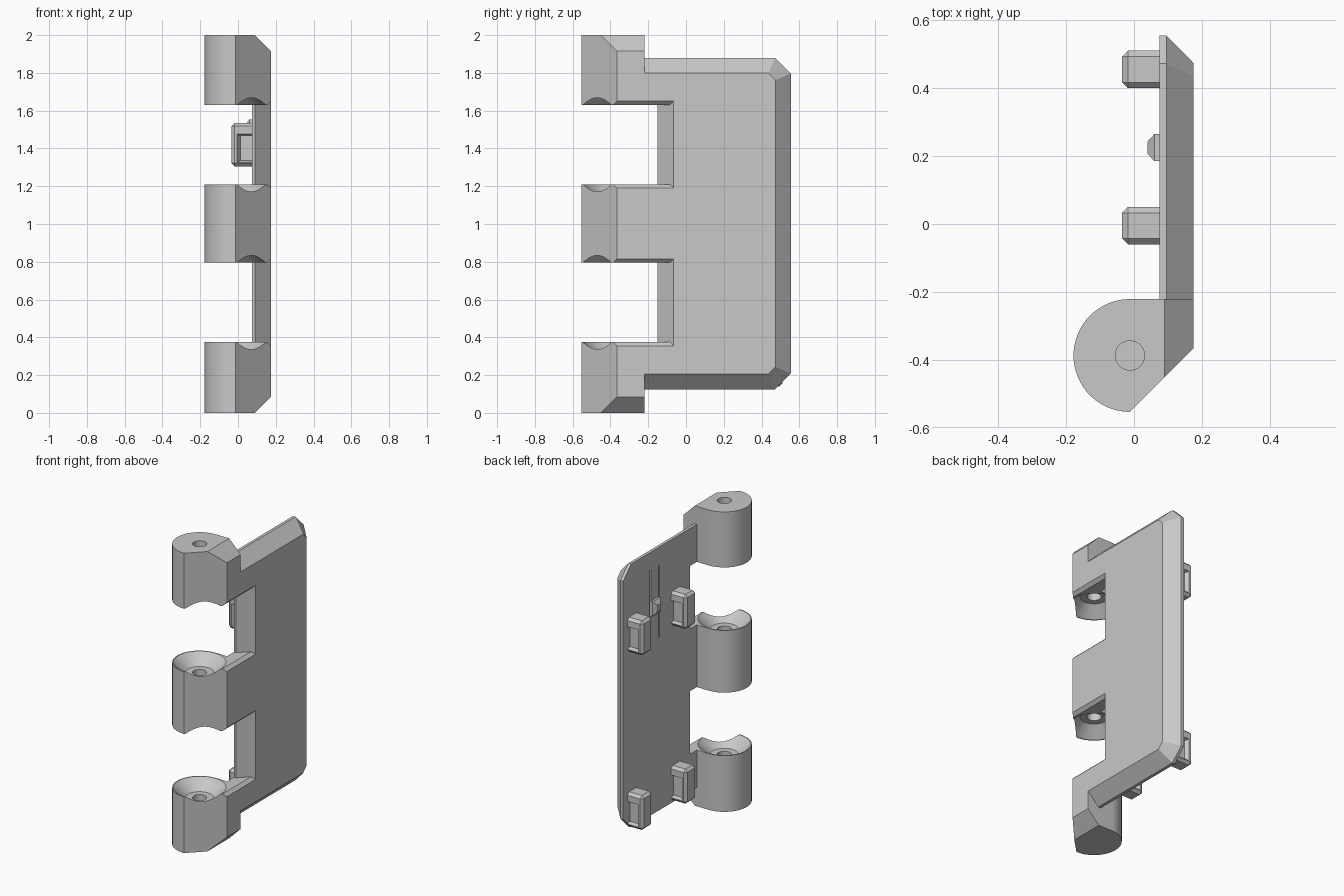
import bpy, bmesh, math

default = bpy.data.objects.get("Cube")
if default:
    bpy.data.objects.remove(default, do_unlink=True)

grey = bpy.data.materials.new("light_grey")
grey.use_nodes = True
COLOUR = (0.58, 0.58, 0.58, 1)
grey.diffuse_color = COLOUR
grey.node_tree.nodes["Principled BSDF"].inputs["Base Color"].default_value = COLOUR


def hull(name, points):
    """Convex solid around the given points."""
    bm = bmesh.new()
    for p in points:
        bm.verts.new(p)
    res = bmesh.ops.convex_hull(bm, input=bm.verts[:])
    junk = [g for g in res["geom_interior"] if isinstance(g, bmesh.types.BMVert)]
    if junk:
        bmesh.ops.delete(bm, geom=junk, context="VERTS")
    bmesh.ops.dissolve_limit(bm, angle_limit=0.002, verts=bm.verts[:], edges=bm.edges[:])
    bmesh.ops.recalc_face_normals(bm, faces=bm.faces[:])
    mesh = bpy.data.meshes.new(name)
    bm.to_mesh(mesh)
    bm.free()
    mesh.materials.append(grey)
    ob = bpy.data.objects.new(name, mesh)
    bpy.context.collection.objects.link(ob)
    return ob


def box(name, x, y, z):
    return hull(name, [(a, b, c) for a in x for b in y for c in z])


def prism(name, profile, z0, z1):
    return hull(name, [(x, y, z) for x, y in profile for z in (z0, z1)])


def ring(r, z):
    return [(CX + r * math.cos(t * math.tau / 64), CY + r * math.sin(t * math.tau / 64), z)
            for t in range(64)]


def apply(ob, mod):
    bpy.context.view_layer.objects.active = ob
    bpy.ops.object.modifier_apply(modifier=mod.name)


def combine(ob, other, operation="DIFFERENCE"):
    mod = ob.modifiers.new("boolean", "BOOLEAN")
    mod.operation = operation
    mod.solver = "EXACT"
    mod.object = other
    apply(ob, mod)
    bpy.data.objects.remove(other, do_unlink=True)


# Main dimensions
CX, CY, R = -0.012, -0.387, 0.166
INNER, RIM, OUTER = 0.075, 0.095, 0.175
BACK = CY + R
GAPS = [(0.375, 0.795), (1.21, 1.63)]

# Knuckle column: round barrel with a slanted front and a flat outer side
barrel = [(CX + R * math.cos(a), CY + R * math.sin(a))
          for a in (math.pi * (0.5 + i / 36) for i in range(37))]
body = prism("hinge_leaf", barrel + [(OUTER, CY - R + OUTER - CX), (OUTER, BACK)], 0, 2)

# Sloped outer shoulders at both ends of the column
for end, s in ((0, 1), (2, -1)):
    combine(body, hull("shoulder_cutter", [
        (x, y, end + s * h) for y in (-0.8, 0)
        for x, h in ((0.07, -0.02), (0.21, 0.12), (0.21, -0.02))]))


# Plate with chamfered border and clipped back corners
def plate_outline(x, inset, clip):
    y, lo, hi = 0.555 - inset, 0.125 + inset, 1.88 - inset
    return [(x, *p) for p in ((-0.25, lo), (y - clip, lo), (y, lo + clip),
                              (y, hi - clip), (y - clip, hi), (-0.25, hi))]


combine(body, hull("plate", plate_outline(INNER, 0, 0.083) + plate_outline(RIM, 0, 0.083)
                   + plate_outline(OUTER, 0.081, 0.038)), "UNION")

# Gaps between knuckles, with bevelled plate edges
for z0, z1 in GAPS:
    combine(body, box("gap_cutter", (-0.4, 0.3), (-0.8, -0.15), (z0, z1)))
    combine(body, prism("gap_bevel_cutter", [(0, -0.24), (0.3, 0.06), (0.3, -0.24)], z0, z1))
    combine(body, hull("gap_edge_cutter", [
        (x, y, z) for x, d in ((0.155, 0), (0.195, 0.04))
        for y in (-0.8, x - 0.24) for z in (z0 - d, z1 + d)]))

# Conical seats in every knuckle end facing a gap
for gap in GAPS:
    for z, s in zip(gap, (-1, 1)):
        combine(body, hull("seat_cutter", ring(R + 0.01, z - s * 0.015)
                           + ring(0.085, z + s * 0.068)))

# Pin hole, closed at the bottom
combine(body, hull("pin_hole_cutter", ring(0.043, 0.08) + ring(0.043, 2.1)))

# Grooves either side of the latch arm
for y in (0.178, 0.27):
    combine(body, box("groove_cutter", (0.0, INNER + 0.02), (y - 0.007, y + 0.007), (1.28, 1.76)))


# Clip pegs with side pockets
def peg(name, y, z):
    ob = box(name, (-0.035, 0.093), (y - 0.055, y + 0.055), (z, z + 0.23))
    mod = ob.modifiers.new("bevel", "BEVEL")
    mod.width = 0.017
    mod.segments = 1
    apply(ob, mod)
    for s in (-1, 1):
        combine(ob, hull("pocket_cutter", [
            (x, y + s * d, h) for d, g in ((0.03, 0.012), (0.065, 0))
            for x in (-0.012 + 2 * g, INNER - 0.001)
            for h in (z + 0.018 + g, z + 0.175 - g)]))
    return ob


for row, z in (("lower", 0.14), ("upper", 1.305)):
    for side, y in (("front", -0.005), ("back", 0.455)):
        peg(f"{row}_{side}_peg", y, z)

# Latch bump on the arm
hull("latch_bump", [(x, 0.225 + a * w, 1.505 + b * w * 1.2)
                    for x, w in ((0.08, 0.04), (0.06, 0.04), (0.04, 0.018))
                    for a in (-1, 1) for b in (-1, 1)])

# Smooth the barrel while keeping edges crisp
bpy.ops.object.select_all(action="DESELECT")
body.select_set(True)
bpy.context.view_layer.objects.active = body
bpy.ops.object.shade_smooth_by_angle(angle=math.radians(25))
